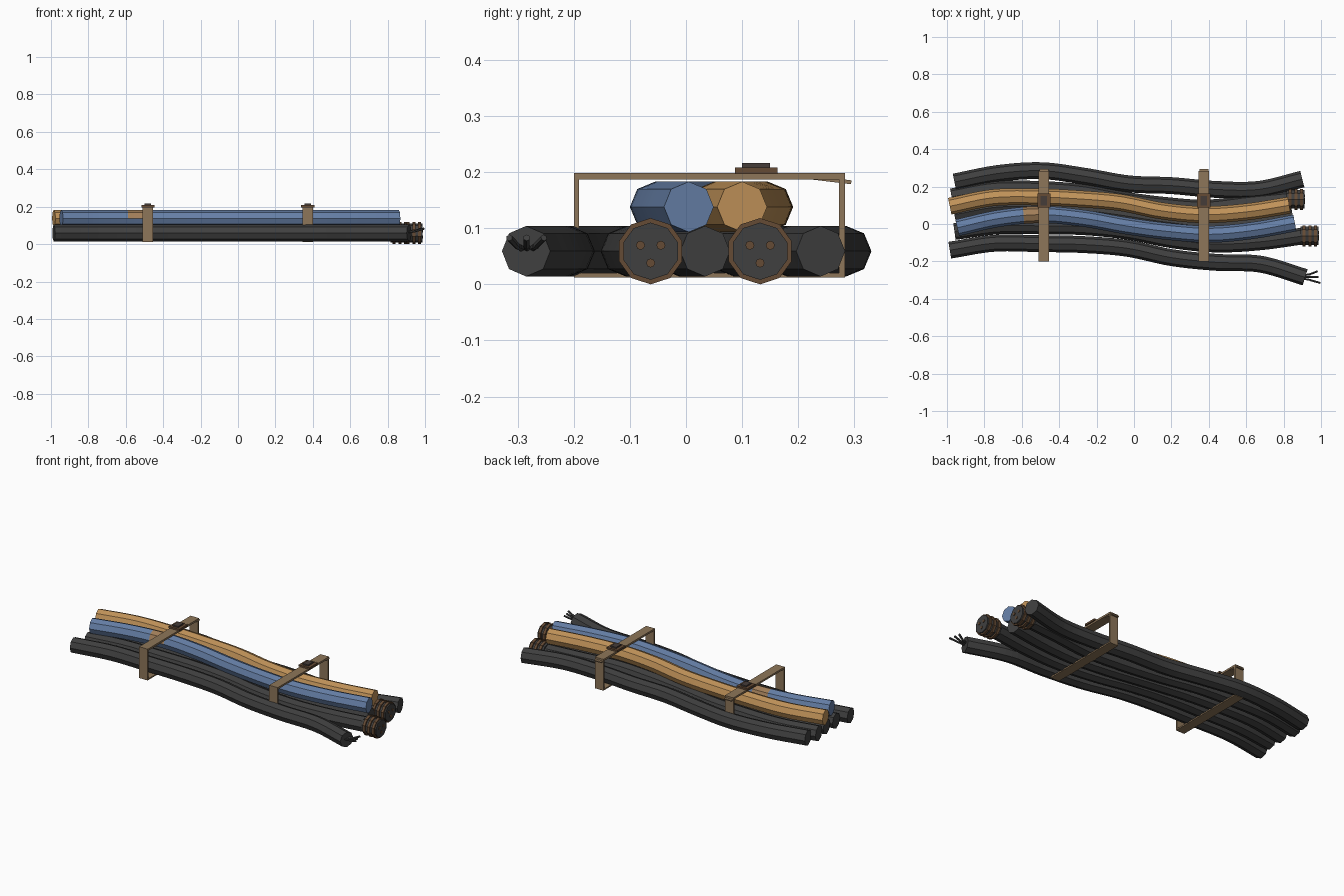
import bpy, bmesh, math
from mathutils import Vector, Matrix

cube = bpy.data.objects.get("Cube")
if cube:
    bpy.data.objects.remove(cube, do_unlink=True)


def material(name, rgb):
    m = bpy.data.materials.new(name)
    m.use_nodes = True
    m.diffuse_color = (*rgb, 1)
    m.node_tree.nodes["Principled BSDF"].inputs["Base Color"].default_value = (*rgb, 1)
    return m


BLACK = material("black rubber", (0.05, 0.05, 0.05))
BLUE = material("blue insulation", (0.13, 0.21, 0.38))
ORANGE = material("orange insulation", (0.53, 0.29, 0.10))
TAN = material("tan strap", (0.27, 0.18, 0.10))
BROWN = material("brown metal", (0.13, 0.07, 0.035))
PLATE = material("dark plate", (0.06, 0.045, 0.04))
TAPE = material("tape patch", (0.36, 0.21, 0.10))


def finish(name, bm, *mats):
    bmesh.ops.recalc_face_normals(bm, faces=bm.faces)
    mesh = bpy.data.meshes.new(name)
    bm.to_mesh(mesh)
    bm.free()
    for m in mats:
        mesh.materials.append(m)
    ob = bpy.data.objects.new(name, mesh)
    bpy.context.collection.objects.link(ob)
    return ob


def box(name, lo, hi, mat, tilt=0):
    lo, hi = Vector(lo), Vector(hi)
    bm = bmesh.new()
    place = (Matrix.Translation((lo + hi) / 2) @ Matrix.Rotation(tilt, 4, 'X')
             @ Matrix.Diagonal((*(hi - lo), 1)))
    bmesh.ops.create_cube(bm, size=1, matrix=place)
    return finish(name, bm, mat)


def rod(name, start, end, radius, mat, sides=10):
    start, end = Vector(start), Vector(end)
    axis = end - start
    bm = bmesh.new()
    turn = axis.to_track_quat('Z', 'Y').to_matrix().to_4x4()
    bmesh.ops.create_cone(bm, cap_ends=True, segments=sides, radius1=radius, radius2=radius,
                          depth=axis.length, matrix=Matrix.Translation((start + end) / 2) @ turn)
    return finish(name, bm, mat)


def spline(ys, t):
    # smooth curve through evenly spaced values
    n = len(ys) - 1
    i = min(int(t * n), n - 1)
    f = t * n - i
    b, c = ys[i], ys[i + 1]
    a = ys[i - 1] if i else 2 * b - c
    d = ys[i + 2] if i + 2 <= n else 2 * c - b
    return b + 0.5 * f * (c - a + f * (2 * a - 5 * b + 4 * c - d + f * (3 * (b - c) + d - a)))


def cable(name, x0, x1, z, ys, mat, steps=56, sides=8, radius=0.045):
    pts = [Vector((x0 + (x1 - x0) * k / steps, spline(ys, k / steps), z)) for k in range(steps + 1)]
    bm = bmesh.new()
    rings = []
    for k, p in enumerate(pts):
        along = (pts[min(k + 1, steps)] - pts[max(k - 1, 0)]).normalized()
        side = Vector((-along.y, along.x, 0))
        angles = [math.tau * j / sides for j in range(sides)]
        rings.append([bm.verts.new(p + radius * (side * math.cos(a) + Vector((0, 0, math.sin(a)))))
                      for a in angles])
    for r, s in zip(rings, rings[1:]):
        for j in range(sides):
            n = (j + 1) % sides
            bm.faces.new((r[j], r[n], s[n], s[j]))
    bm.faces.new(rings[0])
    bm.faces.new(rings[-1])
    return finish(name, bm, mat)


# Lower layer of five black cables
LOW, HIGH = 0.059, 0.138
cable("front_cable", -0.985, 0.915, LOW,
      [-.14, -.103, -.105, -.11, -.13, -.18, -.205, -.215, -.285], BLACK)
cable("front_inner_cable", -0.96, 0.91, LOW,
      [-.04, -.01, -.01, -.015, -.04, -.085, -.107, -.095, -.063], BLACK)
cable("middle_cable", -0.96, 0.85, LOW,
      [.05, .09, .09, .075, .045, .01, -.012, 0, .034], BLACK)
cable("back_inner_cable", -0.975, 0.84, LOW,
      [.145, .185, .185, .17, .13, .10, .085, .11, .132], BLACK)
cable("back_cable", -0.96, 0.9, LOW,
      [.225, .27, .285, .255, .215, .205, .185, .185, .24], BLACK)

# Upper coloured cables, the blue one with a patch of tape
cable("orange_cable", -0.985, 0.83, HIGH,
      [.095, .14, .145, .135, .115, .07, .05, .065, .10], ORANGE)
blue = cable("blue_cable", -0.945, 0.86, HIGH,
             [-.02, .03, .05, .03, -.01, -.04, -.055, -.035, .005], BLUE)
blue.data.materials.append(TAPE)
for face in blue.data.polygons:
    if -0.58 < face.center.x < -0.48 and face.normal.z > 0.1:
        face.material_index = 1

# Ribbed plugs with three contacts
for label, x, y in (("front", 0.89, -0.063), ("back", 0.815, 0.132)):
    rod(label + "_plug_body", (x, y, LOW), (x + 0.096, y, LOW), 0.051, BLACK)
    for i in range(3):
        start = x + 0.012 + 0.03 * i
        rod(f"{label}_plug_ring_{i}", (start, y, LOW), (start + 0.016, y, LOW), 0.059, BROWN)
    for i in range(3):
        a = math.radians(-90 + 120 * i)
        py, pz = y + 0.021 * math.cos(a), LOW + 0.021 * math.sin(a)
        rod(f"{label}_plug_contact_{i}", (x + 0.09, py, pz), (x + 0.1, py, pz), 0.008, BROWN, 8)

# Bare wires fanning out of the front cable
for i, (y, x_end) in enumerate(((-0.022, 0.995), (0, 0.985), (0.022, 0.98))):
    rod(f"bare_wire_{i}", (0.9, -0.283 + y * 0.4, 0.063), (0.945, -0.284 + y * 0.7, 0.068), 0.006, BLACK, 6)
    rod(f"bare_wire_tip_{i}", (0.94, -0.284 + y * 0.7, 0.067), (x_end, -0.284 + y * 1.4, 0.083), 0.006, BLACK, 6)

# Straps with loose tails and buckles
for label, x in (("right", -0.482), ("left", 0.373)):
    a, b = x - 0.028, x + 0.028
    box(label + "_strap_top", (a, -0.2, 0.187), (b, 0.283, 0.198), TAN)
    box(label + "_strap_bottom", (a, -0.2, 0.012), (b, 0.283, 0.02), TAN)
    box(label + "_strap_front", (a, -0.2, 0.015), (b, -0.191, 0.195), TAN)
    box(label + "_strap_back", (a, 0.273, 0.015), (b, 0.283, 0.195), TAN)
    box(label + "_strap_tail", (x - 0.022, 0.183, 0.185), (x + 0.024, 0.295, 0.192), TAN, -0.12)
    box(label + "_buckle_base", (x - 0.035, 0.087, 0.197), (x + 0.035, 0.163, 0.208), BROWN)
    box(label + "_buckle_plate", (x - 0.018, 0.1, 0.207), (x + 0.018, 0.15, 0.216), PLATE)
